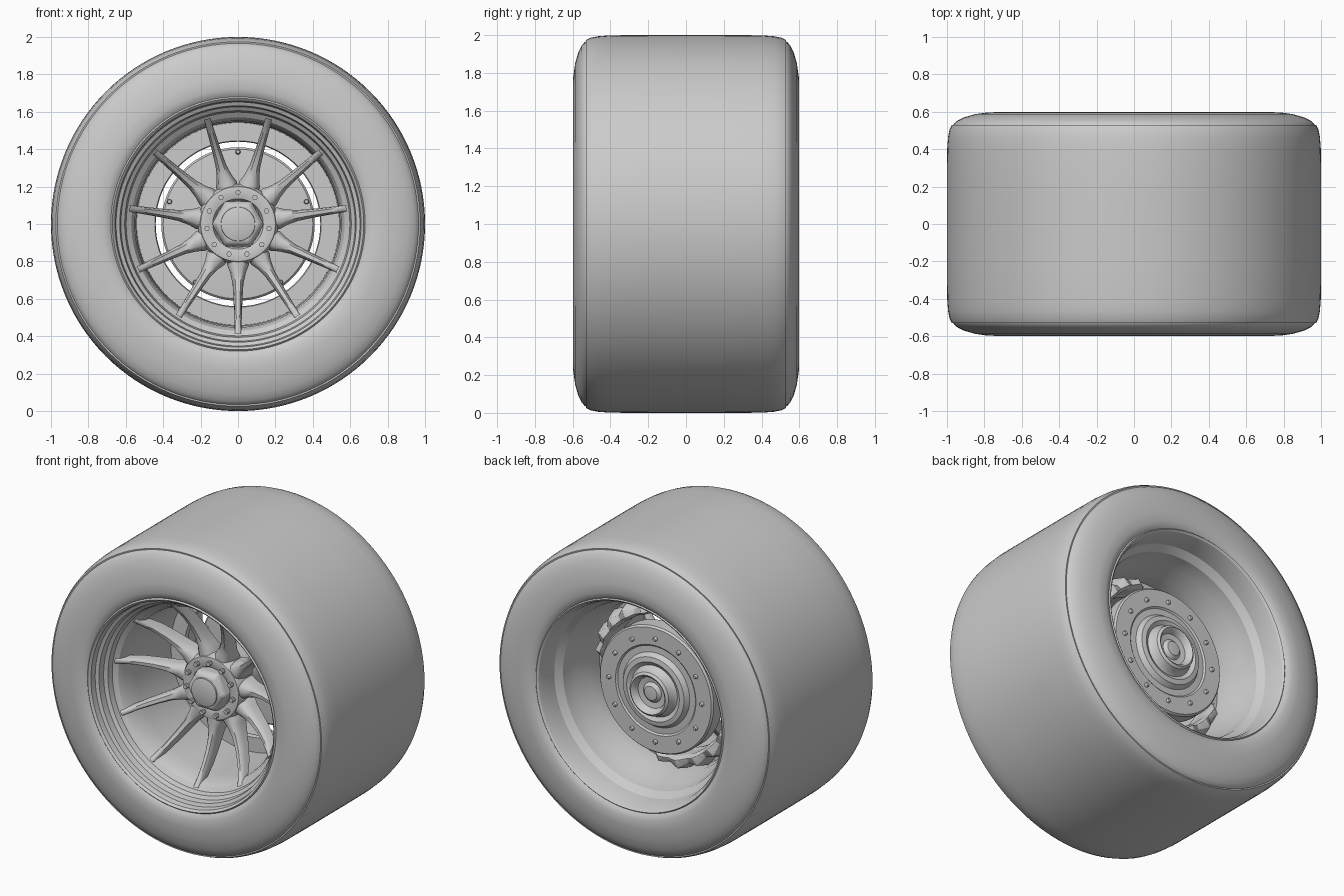
import bpy, bmesh, math
from mathutils import Vector

if "Cube" in bpy.data.objects:
    bpy.data.objects.remove(bpy.data.objects["Cube"])

TAU = math.tau


def finish(name, bm, angle=35, bevel=0):
    bmesh.ops.remove_doubles(bm, verts=bm.verts, dist=1e-5)
    bmesh.ops.recalc_face_normals(bm, faces=bm.faces)
    me = bpy.data.meshes.new(name)
    bm.to_mesh(me)
    bm.free()
    ob = bpy.data.objects.new(name, me)
    bpy.context.collection.objects.link(ob)
    if bevel:
        m = ob.modifiers.new("bevel", "BEVEL")
        m.width, m.segments, m.limit_method = bevel, 2, "ANGLE"
    bpy.ops.object.select_all(action="DESELECT")
    ob.select_set(True)
    bpy.context.view_layer.objects.active = ob
    bpy.ops.object.shade_smooth_by_angle(angle=math.radians(angle))
    return ob


def at(r, a, y):
    return Vector((r * math.cos(a), y, 1 + r * math.sin(a)))


def bridge(bm, loops, closed):
    """Skin consecutive vertex loops; closed joins the last to the first."""
    for k in range(len(loops) - (0 if closed else 1)):
        p, q = loops[k], loops[(k + 1) % len(loops)]
        n = len(p)
        for i in range(n):
            j = (i + 1) % n
            bm.faces.new((p[i], p[j], q[j], q[i]))


def lathe(name, profile, n=96, closed=True, angle=35):
    """Revolve (radius, y) points round the axle."""
    bm = bmesh.new()
    loops = [[bm.verts.new(at(max(r, 1e-7), TAU * i / n, y)) for i in range(n)] for r, y in profile]
    bridge(bm, loops, closed)
    return finish(name, bm, angle)


def studs(name, count, radius, y, size, length, phase=0, sides=10):
    """Ring of domed studs along the axle direction."""
    bm = bmesh.new()
    for k in range(count):
        c = at(radius, TAU * k / count + phase, y)
        loops = []
        for s, d in ((1, -.5), (1, .25), (.7, .45), (.02, .5)):
            loops.append([bm.verts.new(c + Vector((size * s * math.cos(TAU * i / sides), length * d,
                          size * s * math.sin(TAU * i / sides)))) for i in range(sides)])
        bridge(bm, loops, False)
        bm.faces.new(loops[0])
        bm.faces.new(loops[-1])
    return finish(name, bm)


# Tyre: half profile mirrored across the middle
half = [(.655, .50), (.665, .565), (.685, .585), (.72, .598), (.78, .597), (.85, .587), (.91, .570),
        (.945, .552), (.962, .537), (.966, .529), (.974, .530), (.986, .505), (.994, .465), (.999, .40), (1, .2)]
lathe("tyre", half + [(r, -y) for r, y in reversed(half)], n=128)

# Rim barrel with stepped lips, thin wall
lathe("rim_barrel", [
    (.68, -.50), (.685, -.575), (.672, -.588), (.658, -.575), (.652, -.54), (.632, -.53), (.626, -.49),
    (.606, -.475), (.598, -.44), (.57, -.42), (.552, -.38), (.545, -.28), (.54, .10), (.55, .22),
    (.585, .31), (.60, .41), (.635, .45), (.645, .53), (.66, .575), (.672, .585), (.685, .572), (.68, .50),
    (.63, .40), (.58, .20), (.58, -.30), (.64, -.44)], angle=30)

# Inner backing ring around the brake
lathe("backing_ring", [(.44, .09), (.445, .08), (.56, .08), (.56, .12), (.445, .12), (.44, .11)])

# Curved tapering spokes, eleven in all
bm = bmesh.new()
sections = [(.16, .055, -.275, .13), (.22, .058, -.275, .13), (.26, .042, -.278, .11), (.32, .029, -.288, .10),
            (.40, .024, -.318, .09), (.48, .021, -.362, .085), (.54, .019, -.408, .075), (.585, .020, -.445, .06)]
shape = [(-.45, 0), (.45, 0), (.8, .15), (1, .5), (1, 1), (-1, 1), (-1, .5), (-.8, .15)]
for k in range(11):
    a = -TAU / 4 + TAU * k / 11
    side = Vector((-math.sin(a), 0, math.cos(a)))
    loops = [[bm.verts.new(at(r, a, y + d * v) + side * w * u) for u, v in shape] for r, w, y, d in sections]
    bridge(bm, loops, False)
    bm.faces.new(loops[0])
    bm.faces.new(loops[-1])
finish("spokes", bm, 50)

# Front hub flange with a recessed ring, and the axle behind it
lathe("front_hub", [(0, -.25), (.125, -.25), (.135, -.275), (.17, -.285), (.20, -.28), (.215, -.25),
                    (.215, -.13), (.17, -.08), (.15, .22), (0, .22)], closed=False)
studs("wheel_nuts", 11, .168, -.29, .015, .04, TAU / 4, 6)

# Six-sided centre nut with a shallow domed cap
bm = bmesh.new()
loops = [[bm.verts.new(at(r, TAU * i / 6, y)) for i in range(6)]
         for r, y in ((.14, -.23), (.14, -.315), (.115, -.345))]
bridge(bm, loops, False)
bm.faces.new(loops[0])
bm.faces.new(loops[-1])
finish("centre_nut", bm, 35, .012)
lathe("centre_cap", [(.095, -.33), (.09, -.352), (.06, -.36), (0, -.362)], n=48, closed=False)

# Brake disc with raised rear bearing housing
lathe("brake_disc", [
    (0, .19), (.30, .19), (.40, .20), (.41, .21), (.41, .30), (.40, .312), (.29, .312), (.28, .303),
    (.24, .305), (.22, .335), (.19, .34), (.165, .325), (.15, .34), (.14, .38), (.125, .392), (.11, .38),
    (.10, .35), (.065, .345), (.045, .365), (0, .37)], closed=False)
studs("disc_studs_rear", 12, .335, .315, .014, .03)
studs("disc_studs_front", 5, .385, .195, .014, -.04, TAU / 4)


# Two curved calipers hugging the disc edge
def caliper(name, start, end, n=20):
    bm = bmesh.new()
    loops = []
    for i in range(n + 1):
        t = i / n
        a = math.radians(start + (end - start) * t)
        lump = .025 * math.sin(t * math.pi * 5) ** 2 - .04 * abs(2 * t - 1) ** 4
        o, back = .51 + lump, .23 + lump
        prof = [(.445, .11), (o, .11), (o + .01, .16), (o - .02, back), (.46, back + .01), (.442, back - .02)]
        loops.append([bm.verts.new(at(r, a, y)) for r, y in prof])
    bridge(bm, loops, False)
    bm.faces.new(loops[0])
    bm.faces.new(loops[-1])
    finish(name, bm, 50, .006)


caliper("upper_caliper", 5, 78)
caliper("lower_caliper", 198, 282)
